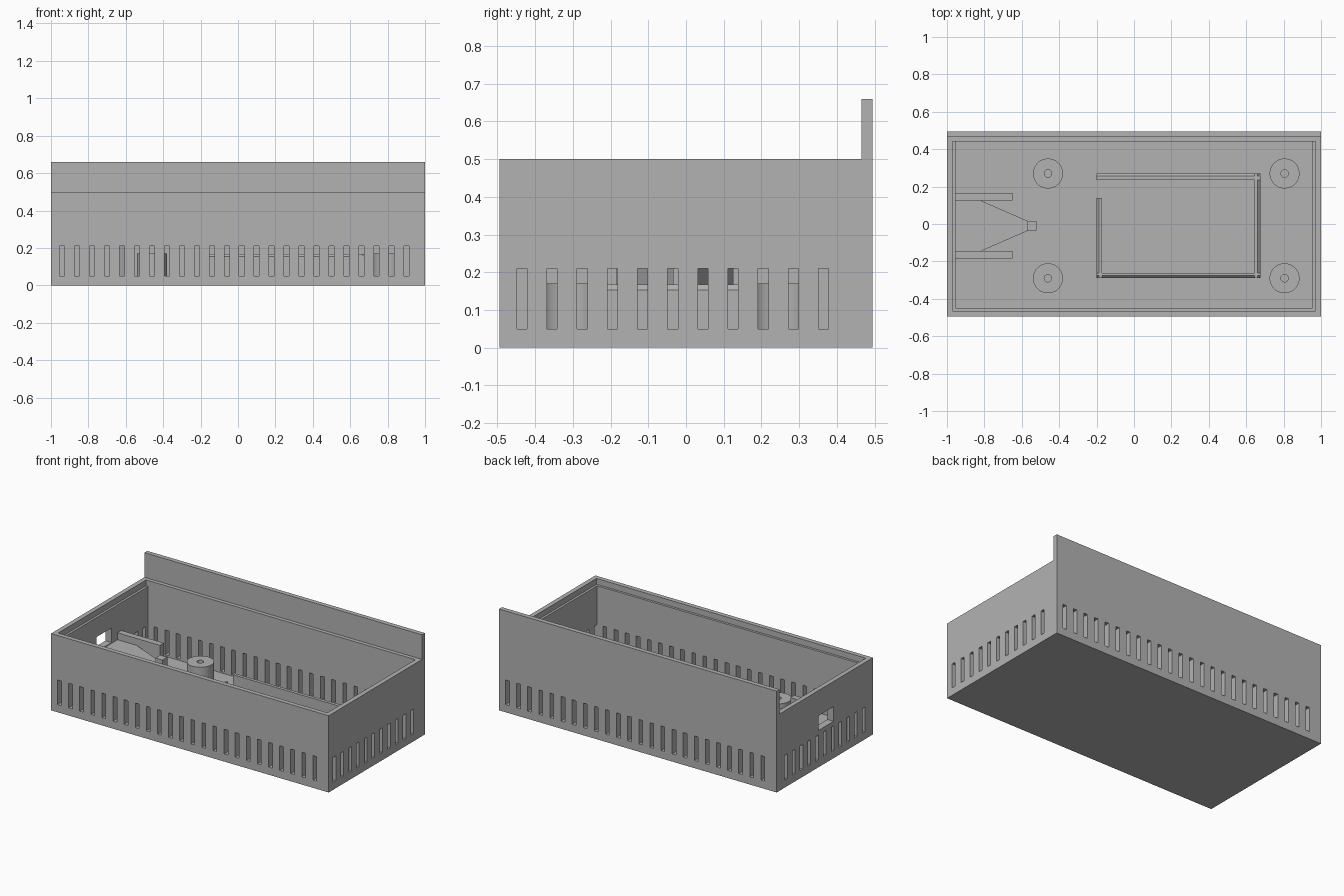
import bpy, bmesh
from mathutils import Matrix, Vector

cube = bpy.data.objects.get("Cube")
if cube:
    bpy.data.objects.remove(cube, do_unlink=True)

grey = bpy.data.materials.new("plain grey")
grey.use_nodes = True
colour = (0.45, 0.45, 0.45, 1)
grey.diffuse_color = colour
grey.node_tree.nodes["Principled BSDF"].inputs["Base Color"].default_value = colour

FLOOR, RIM = 0.04, 0.5
BACK, FRONT = 0.495, -0.495


def add_box(bm, x0, x1, y0, y1, z0, z1):
    centre = Vector((x0 + x1, y0 + y1, z0 + z1)) / 2
    size = Matrix.Diagonal((x1 - x0, y1 - y0, z1 - z0, 1))
    bmesh.ops.create_cube(bm, size=1, matrix=Matrix.Translation(centre) @ size)


def finish(name, bm):
    bmesh.ops.recalc_face_normals(bm, faces=bm.faces)
    mesh = bpy.data.meshes.new(name)
    bm.to_mesh(mesh)
    bm.free()
    mesh.materials.append(grey)
    obj = bpy.data.objects.new(name, mesh)
    bpy.context.collection.objects.link(obj)
    return obj


def boxes(name, *dims):
    bm = bmesh.new()
    for d in dims:
        add_box(bm, *d)
    return finish(name, bm)


def extrude_outline(name, points, z0, z1):
    bm = bmesh.new()
    face = bm.faces.new([bm.verts.new((x, y, z0)) for x, y in points])
    top = bmesh.ops.extrude_face_region(bm, geom=[face])["geom"]
    verts = [v for v in top if isinstance(v, bmesh.types.BMVert)]
    bmesh.ops.translate(bm, vec=(0, 0, z1 - z0), verts=verts)
    return finish(name, bm)


def cut(obj, cutter):
    cutter.hide_render = True
    mod = obj.modifiers.new("cut", "BOOLEAN")
    mod.operation, mod.solver, mod.object = "DIFFERENCE", "EXACT", cutter
    bpy.context.view_layer.objects.active = obj
    bpy.ops.object.modifier_apply(modifier=mod.name)
    bpy.data.objects.remove(cutter, do_unlink=True)


# Case: side profile with raised back panel, extruded along x
bm = bmesh.new()
profile = [(FRONT, 0), (BACK, 0), (BACK, 0.66), (0.465, 0.66), (0.465, RIM), (FRONT, RIM)]
side = bm.faces.new([bm.verts.new((-1, y, z)) for y, z in profile])
geom = bmesh.ops.extrude_face_region(bm, geom=[side])["geom"]
bmesh.ops.translate(bm, vec=(2, 0, 0), verts=[v for v in geom if isinstance(v, bmesh.types.BMVert)])
case = finish("case", bm)

# Cavity and the lid ledge around three sides
cut(case, boxes("cavity_cutter", (-0.955, 0.955, -0.45, 0.44, FLOOR, 0.6)))
cut(case, boxes("ledge_cutter", (-0.97, 0.97, -0.465, 0.44, 0.462, 0.6)))

# Vent slots on all four walls
half, low, high = 0.0135, 0.05, 0.21
slots = []
for i in range(24):
    x = -0.94 + 0.08 * i
    slots.append((x - half, x + half, -0.6, -0.42, low, high))
    slots.append((-x - half, -x + half, 0.41, 0.6, low, high))
for i in range(11):
    y = -0.435 + 0.08 * i
    slots.append((0.92, 1.1, y - half, y + half, low, high))
    y += 0.035
    slots.append((-1.1, -0.92, y - half, y + half, low, high))
# Slots nearest a corner are cut in two passes so no cutters overlap
cut(case, boxes("long_wall_slots", *[s for s in slots if abs(s[2]) > 0.5 or abs(s[3]) > 0.5]))
cut(case, boxes("end_wall_slots", *[s for s in slots if abs(s[2]) < 0.5 and abs(s[3]) < 0.5]))

# Port opening in the end wall
cut(case, boxes("port_cutter", (-1.1, -0.9, -0.09, 0.065, 0.24, 0.335)))

# Screw posts with pilot holes
for n, (x, y) in enumerate([(x, y) for x in (-0.46, 0.805) for y in (-0.29, 0.27)]):
    bm = bmesh.new()
    bmesh.ops.create_cone(bm, cap_ends=True, segments=48, radius1=0.08, radius2=0.08, depth=0.14,
                          matrix=Matrix.Translation((x, y, 0.1)))
    post = finish(f"screw_post_{n + 1}", bm)
    bm = bmesh.new()
    bmesh.ops.create_cone(bm, cap_ends=True, segments=24, radius1=0.02, radius2=0.02, depth=0.2,
                          matrix=Matrix.Translation((x, y, 0.15)))
    cut(post, finish("pilot_cutter", bm))
    post.select_set(True)
    bpy.context.view_layer.objects.active = post
    bpy.ops.object.shade_smooth_by_angle()
    post.select_set(False)


# Board frame walls, outer top edge chamfered
def frame_wall(name, x0, x1, y0, y1, outward):
    bm = bmesh.new()
    add_box(bm, x0, x1, y0, y1, FLOOR - 0.01, 0.167)
    out = Vector(outward)
    rim = max(v.co.dot(out) for v in bm.verts)
    edges = [e for e in bm.edges
             if all(v.co.z > 0.16 and v.co.dot(out) > rim - 0.001 for v in e.verts)]
    bmesh.ops.bevel(bm, geom=edges, offset=0.014, segments=1, affect="EDGES")
    finish(name, bm)


frame_wall("frame_back", -0.2, 0.675, 0.235, 0.27, (0, 1, 0))
frame_wall("frame_front", -0.2, 0.675, -0.29, -0.262, (0, -1, 0))
frame_wall("frame_right_end", 0.645, 0.675, -0.29, 0.27, (1, 0, 0))
frame_wall("frame_left_end", -0.2, -0.17, -0.29, 0.14, (-1, 0, 0))

# Port board holder: rails, tapering platform and end stop
for name, y in (("holder_rail_back", 0.145), ("holder_rail_front", -0.165)):
    boxes(name, (-0.957, -0.65, y - 0.02, y + 0.02, FLOOR - 0.01, 0.28))
extrude_outline("holder_platform",
                [(-0.957, -0.146), (-0.82, -0.146), (-0.565, -0.035),
                 (-0.565, 0.015), (-0.82, 0.126), (-0.957, 0.126)], FLOOR - 0.01, 0.235)
boxes("holder_stop", (-0.57, -0.52, -0.035, 0.015, FLOOR - 0.01, 0.28))
